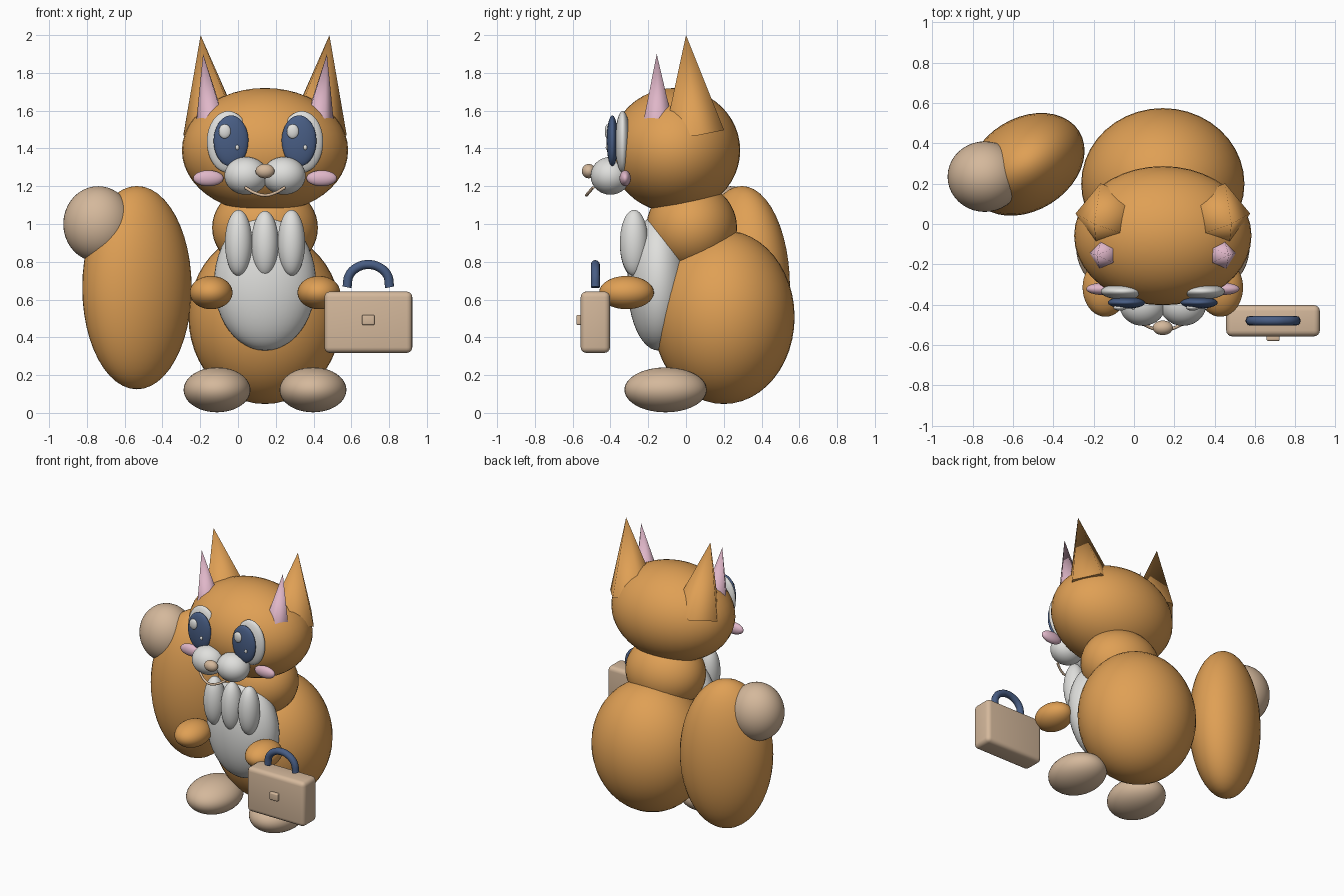
import bpy, bmesh, math
from mathutils import Vector, Matrix

if "Cube" in bpy.data.objects:
    bpy.data.objects.remove(bpy.data.objects["Cube"])

CX = 0.143  # symmetry plane of the animal


def material(name, rgb):
    m = bpy.data.materials.new(name)
    m.diffuse_color = (*rgb, 1)
    m.use_nodes = True
    m.node_tree.nodes["Principled BSDF"].inputs["Base Color"].default_value = m.diffuse_color
    return m


ORANGE = material("orange fur", (0.74, 0.35, 0.09))
TAN = material("tan", (0.66, 0.48, 0.33))
WHITE = material("white fur", (0.74, 0.74, 0.72))
NAVY = material("navy", (0.065, 0.11, 0.23))
PINK = material("pink", (0.74, 0.47, 0.58))


def finish(bm, name, mat, smooth=True):
    me = bpy.data.meshes.new(name)
    bm.to_mesh(me)
    bm.free()
    me.materials.append(mat)
    for p in me.polygons:
        p.use_smooth = smooth
    ob = bpy.data.objects.new(name, me)
    bpy.context.collection.objects.link(ob)
    return ob


def ball(name, mat, centre, radii, turn=0.0):
    bm = bmesh.new()
    bmesh.ops.create_uvsphere(bm, u_segments=40, v_segments=24, radius=1)
    bmesh.ops.transform(bm, verts=bm.verts, matrix=Matrix.Translation(centre)
                        @ Matrix.Rotation(turn, 4, 'Z') @ Matrix.Diagonal((*radii, 1)))
    return finish(bm, name, mat)


def pair(name, mat, dx, y, z, radii):
    for side, s in (("left", -1), ("right", 1)):
        ball(f"{side}_{name}", mat, (CX + s * dx, y, z), radii)


def spike(name, mat, base, tip, radius, side):
    """Five-sided ear cone leaning from base to tip; side mirrors it."""
    base, tip = Vector(base), Vector(tip)
    axis = tip - base
    rot = Vector((0, 0, 1)).rotation_difference(axis)
    bm = bmesh.new()
    ring = []
    for i in range(5):
        a = math.radians(176 - 72 * i)
        ring.append(bm.verts.new(base + rot @ Vector((radius * math.cos(a), radius * math.sin(a), 0))))
    top = bm.verts.new(tip)
    for i in range(5):
        bm.faces.new((ring[i], ring[(i + 1) % 5], top))
    bm.faces.new(ring)
    if side > 0:
        for v in bm.verts:
            v.co.x = 2 * CX - v.co.x
    bmesh.ops.recalc_face_normals(bm, faces=bm.faces)
    ob = finish(bm, name, mat)
    ob.data.polygons[5].use_smooth = False
    for e in ob.data.edges:  # crisp rim around the base
        e.use_edge_sharp = 5 not in e.vertices
    return ob


def box(name, mat, centre, size, bevel):
    bm = bmesh.new()
    bmesh.ops.create_cube(bm, size=1)
    bmesh.ops.transform(bm, verts=bm.verts,
                        matrix=Matrix.Translation(centre) @ Matrix.Diagonal((*size, 1)))
    bmesh.ops.bevel(bm, geom=bm.edges[:], offset=bevel, segments=4, profile=0.5, affect='EDGES')
    ob = finish(bm, name, mat)
    bpy.context.view_layer.objects.active = ob
    ob.select_set(True)
    bpy.ops.object.shade_smooth_by_angle(angle=math.radians(35))
    ob.select_set(False)


def tube(name, mat, points, radius):
    cu = bpy.data.curves.new(name, 'CURVE')
    cu.dimensions = '3D'
    cu.bevel_depth = radius
    cu.bevel_resolution = 4
    cu.use_fill_caps = True
    sp = cu.splines.new('BEZIER')
    sp.bezier_points.add(len(points) - 1)
    for bp, co in zip(sp.bezier_points, points):
        bp.co = co
        bp.handle_left_type = bp.handle_right_type = 'AUTO'
    cu.materials.append(mat)
    ob = bpy.data.objects.new(name, cu)
    bpy.context.collection.objects.link(ob)


# Torso, neck and head
ball("body", ORANGE, (CX, 0.2, 0.507), (0.405, 0.375, 0.46))
ball("neck", ORANGE, (CX, 0.03, 0.98), (0.28, 0.24, 0.24))
ball("head", ORANGE, (CX, -0.058, 1.39), (0.44, 0.345, 0.33))
ball("belly", WHITE, (CX, -0.145, 0.69), (0.27, 0.165, 0.36))

# Chest tufts
for i in (-1, 0, 1):
    ball(f"chest_tuft_{i + 2}", WHITE, (CX + 0.14 * i, -0.275, 0.895 if i == 0 else 0.9),
         (0.072, 0.075, 0.175))

# Ears
for label, s in (("left", -1), ("right", 1)):
    spike(f"{label}_ear", ORANGE, (-0.125, 0.04, 1.49), (-0.198, 0, 2.0), 0.167, s)
    spike(f"{label}_inner_ear", PINK, (-0.14, -0.15, 1.54), (-0.185, -0.155, 1.9), 0.083, s)

# Eyes, with glints on the same side of both
pair("eye_white", WHITE, 0.195, -0.335, 1.435, (0.113, 0.04, 0.163))
pair("iris", NAVY, 0.18, -0.39, 1.44, (0.092, 0.03, 0.135))
for label, s in (("left", -1), ("right", 1)):
    x = CX + s * 0.18
    ball(f"{label}_large_glint", WHITE, (x - 0.033, -0.415, 1.49), (0.032, 0.015, 0.038))
    ball(f"{label}_small_glint", WHITE, (x + 0.033, -0.417, 1.405), (0.01, 0.008, 0.013))

# Muzzle, nose, mouth and cheeks
pair("muzzle", WHITE, 0.1, -0.4, 1.255, (0.115, 0.105, 0.1))
ball("nose", TAN, (CX, -0.515, 1.28), (0.05, 0.036, 0.038))
tube("mouth", TAN, [(CX - 0.105, -0.492, 1.193), (CX - 0.05, -0.518, 1.163), (CX, -0.527, 1.152),
                    (CX + 0.05, -0.518, 1.163), (CX + 0.105, -0.492, 1.193)], 0.008)
pair("cheek", PINK, 0.3, -0.322, 1.242, (0.08, 0.03, 0.042))

# Limbs
pair("arm", ORANGE, 0.285, -0.315, 0.637, (0.113, 0.145, 0.088))
pair("foot", TAN, 0.254, -0.108, 0.122, (0.177, 0.218, 0.119))

# Tail
ball("tail", ORANGE, (-0.535, 0.296, 0.663), (0.31, 0.23, 0.538), math.radians(32))
ball("tail_tip", TAN, (-0.74, 0.235, 1.0), (0.185, 0.175, 0.2))

# Briefcase
box("briefcase", TAN, (0.69, -0.48, 0.48), (0.465, 0.155, 0.325), 0.03)
box("clasp", TAN, (0.69, -0.565, 0.492), (0.066, 0.03, 0.054), 0.008)
tube("briefcase_handle", NAVY, [(0.577, -0.48, 0.665), (0.59, -0.48, 0.73), (0.635, -0.48, 0.772),
                                (0.69, -0.48, 0.785), (0.745, -0.48, 0.772),
                                (0.79, -0.48, 0.73), (0.803, -0.48, 0.665)], 0.024)
